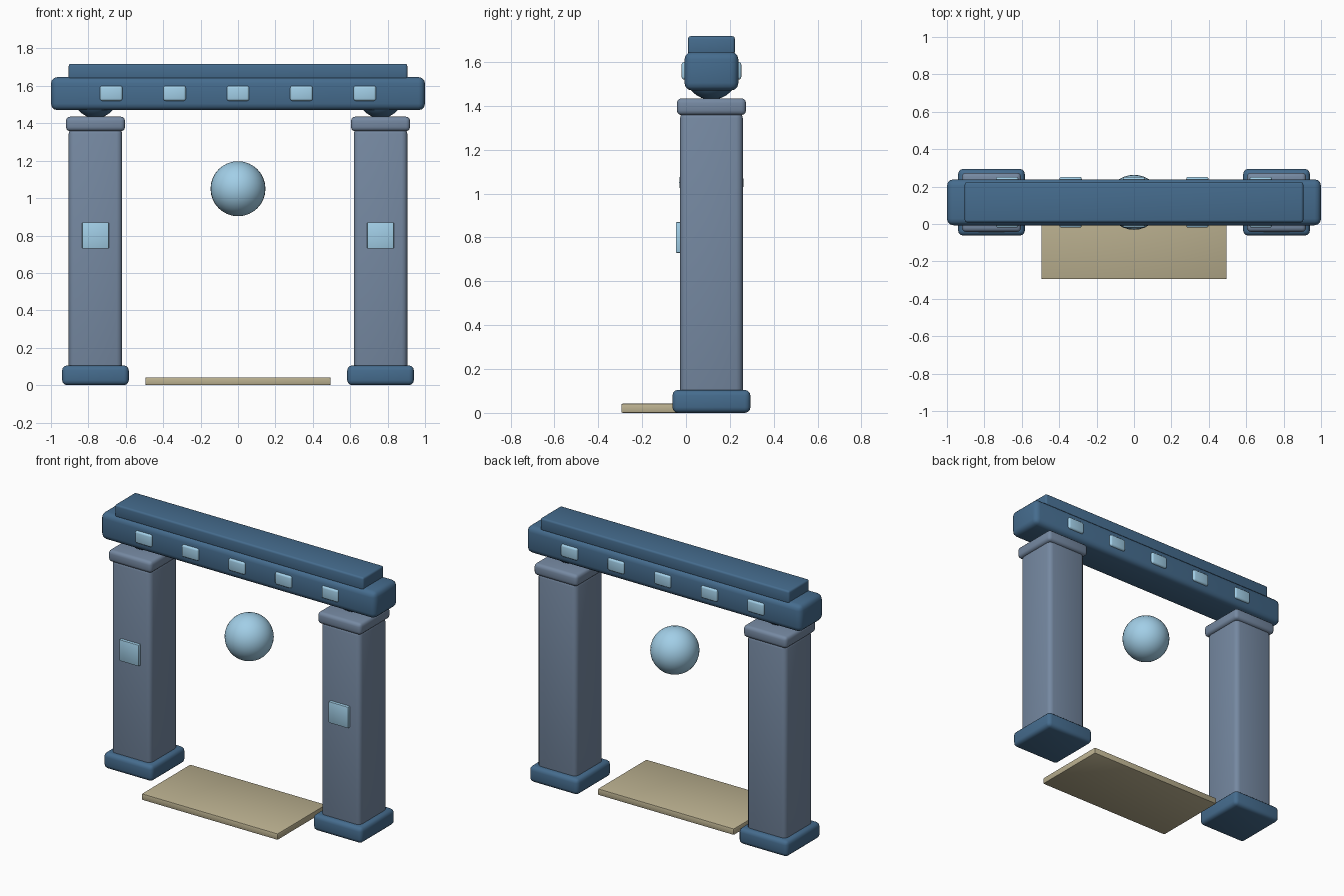
import bpy
from math import radians

if "Cube" in bpy.data.objects:
    bpy.data.objects.remove(bpy.data.objects["Cube"])

YC = 0.116   # gate sits behind the threshold plate


def material(name, rgb):
    m = bpy.data.materials.new(name)
    m.diffuse_color = (*rgb, 1)
    m.use_nodes = True
    m.node_tree.nodes["Principled BSDF"].inputs["Base Color"].default_value = m.diffuse_color
    return m


BLUE = material("deep_blue", (0.06, 0.15, 0.27))
STONE = material("grey_blue_stone", (0.18, 0.25, 0.36))
PALE = material("pale_blue", (0.36, 0.62, 0.80))
TAN = material("tan", (0.50, 0.44, 0.28))


def finish(name, mat):
    o = bpy.context.object
    o.name = name
    o.data.materials.append(mat)
    bpy.ops.object.shade_smooth_by_angle(angle=radians(40))
    return o


def box(name, mat, x, y, z, bevel, segments=3):
    """Rounded box from (min, max) ranges on each axis."""
    bpy.ops.mesh.primitive_cube_add(size=1, location=[sum(r) / 2 for r in (x, y, z)])
    o = bpy.context.object
    o.scale = [r[1] - r[0] for r in (x, y, z)]
    bpy.ops.object.transform_apply(location=False, rotation=False, scale=True)
    b = o.modifiers.new("Bevel", 'BEVEL')
    b.width, b.segments = bevel, segments
    bpy.ops.object.modifier_apply(modifier=b.name)
    return finish(name, mat)


def around(c, width):
    return (c - width / 2, c + width / 2)


def ball(name, mat, loc, r):
    bpy.ops.mesh.primitive_uv_sphere_add(segments=32, ring_count=16, radius=r, location=loc)
    return finish(name, mat)


# Two pillars with base, shaft, cap, bearing ball and front panel
for side, s in (("left", -1), ("right", 1)):
    x = s * 0.762
    box(side + "_base", BLUE, around(x, 0.356), around(YC, 0.356), (0, 0.105), 0.026)
    box(side + "_pillar", STONE, around(x, 0.286), around(YC, 0.286), (0.02, 1.375), 0.03)
    box(side + "_cap", STONE, around(x, 0.316), around(YC, 0.316), (1.358, 1.435), 0.022)
    ball(side + "_bearing", BLUE, (x, YC, 1.55), 0.122)
    box(side + "_panel", PALE, around(x, 0.143), (-0.046, -0.01), around(0.80, 0.14), 0.004, 2)

# Lintel and top slab
box("lintel", BLUE, (-1, 1), around(YC, 0.246), (1.47, 1.647), 0.035)
box("top_slab", BLUE, (-0.905, 0.905), around(YC, 0.214), (1.635, 1.718), 0.012)

# Inset lights showing on both faces of the lintel
for i in range(5):
    box(f"lintel_light_{i + 1}", PALE, around((i - 2) * 0.339, 0.12),
        around(YC, 0.272), around(1.56, 0.08), 0.012)

# Hanging orb and threshold plate
ball("orb", PALE, (0, YC, 1.05), 0.147)
box("threshold_plate", TAN, (-0.495, 0.495), (-0.295, 0.21), (0, 0.042), 0.006, 2)
